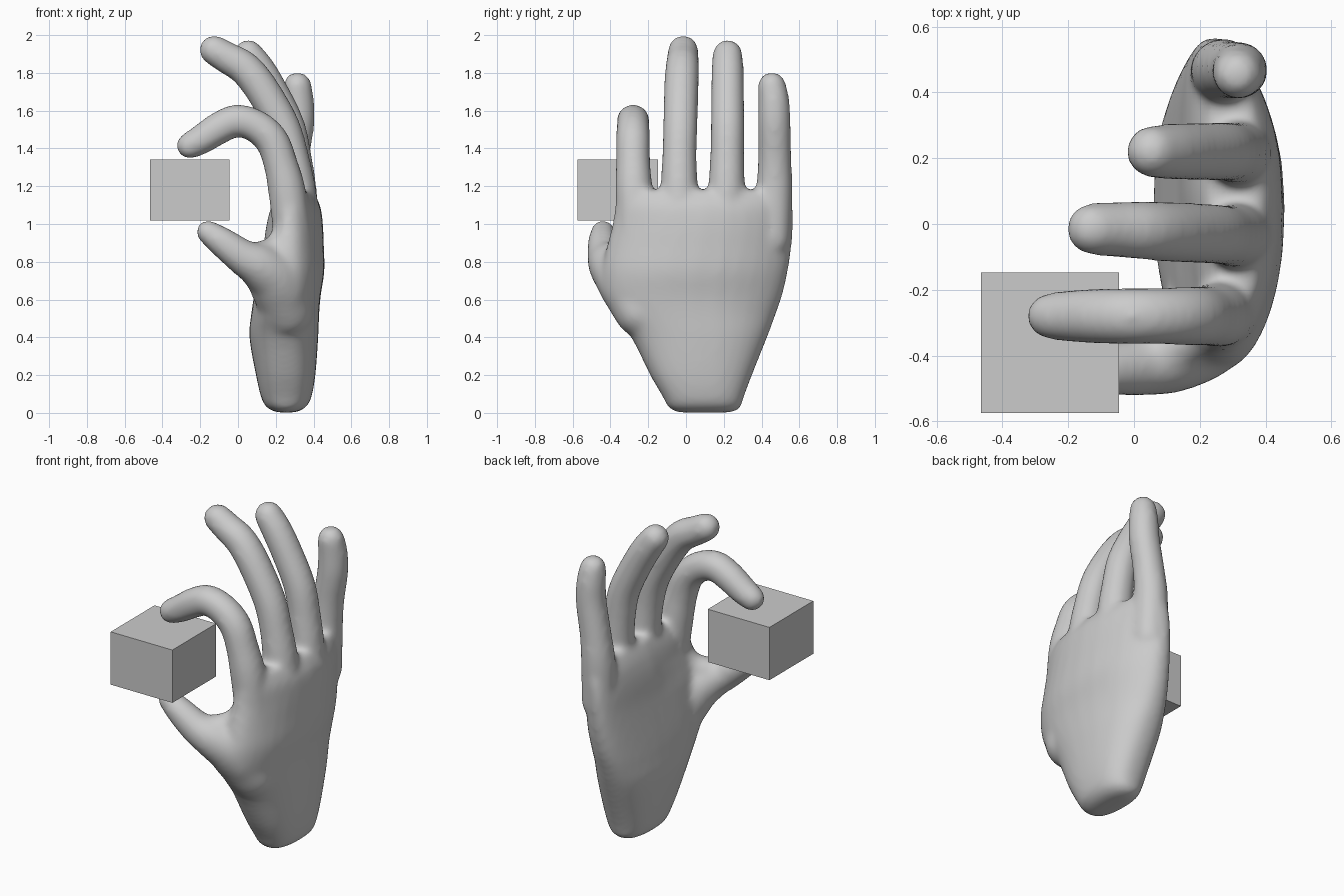
import bpy, bmesh, math
from mathutils import Vector

if "Cube" in bpy.data.objects:
    bpy.data.objects.remove(bpy.data.objects["Cube"])

grey = bpy.data.materials.new("light_grey")
grey.diffuse_color = (0.6, 0.6, 0.6, 1)
grey.use_nodes = True
grey.node_tree.nodes["Principled BSDF"].inputs["Base Color"].default_value = grey.diffuse_color

hand_bm = bmesh.new()
N = 32


def loft(rings):
    """Skin a list of point rings into a closed solid."""
    loops = [[hand_bm.verts.new(p) for p in r] for r in rings]
    faces = [hand_bm.faces.new(loops[0]), hand_bm.faces.new(loops[-1])]
    for a, b in zip(loops, loops[1:]):
        for i in range(N):
            j = (i + 1) % N
            faces.append(hand_bm.faces.new((a[i], a[j], b[j], b[i])))
    bmesh.ops.recalc_face_normals(hand_bm, faces=faces)


def spline(pts, steps=5):
    """Catmull-Rom samples through points of any dimension."""
    pts = [Vector(p) for p in pts]
    p = [2 * pts[0] - pts[1]] + pts + [2 * pts[-1] - pts[-2]]
    out = []
    for i in range(1, len(p) - 2):
        a, b, c, d = p[i - 1:i + 3]
        for s in range(steps):
            t = s / steps
            out.append(0.5 * (2 * b + (c - a) * t + (2 * a - 5 * b + 4 * c - d) * t * t
                              + (3 * b - a - 3 * c + d) * t ** 3))
    return out + [pts[-1]]


def tube(pts):
    """Round-ended limb along a path of (x, y, z, radius)."""
    s = spline(pts)
    c = [Vector(q[:3]) for q in s]
    r = [q[3] for q in s]
    rings = []

    def ring(o, t, rad):
        side = (Vector((0, 1, 0)) - t * t.y).normalized()
        up = t.cross(side)
        rings.append([o + rad * (side * math.cos(k * math.tau / N) + up * math.sin(k * math.tau / N))
                      for k in range(N)])

    angles = [math.radians(d) for d in (20, 40, 60, 80)]
    t0 = (c[1] - c[0]).normalized()
    for a in reversed(angles):
        ring(c[0] - t0 * r[0] * math.sin(a), t0, r[0] * math.cos(a))
    for i in range(len(c)):
        t = (c[min(i + 1, len(c) - 1)] - c[max(i - 1, 0)]).normalized()
        ring(c[i], t, r[i])
    t1 = (c[-1] - c[-2]).normalized()
    for a in angles:
        ring(c[-1] + t1 * r[-1] * math.sin(a), t1, r[-1] * math.cos(a))
    loft(rings)


# palm and wrist: z, palm-side x, back x, y min, y max, arch of the back, hollow of the palm
sections = [
    (.002, .20, .31, -.05, .25, 0, 0), (.03, .15, .36, -.095, .29, 0, 0),
    (.08, .123, .388, -.12, .305, 0, 0), (.2, .095, .41, -.19, .35, .01, 0),
    (.4, .06, .425, -.29, .43, .03, 0), (.52, .06, .43, -.385, .475, .05, .01),
    (.62, .07, .438, -.44, .51, .06, .015), (.75, .085, .458, -.445, .54, .08, .025),
    (.88, .105, .455, -.42, .56, .09, .03), (1.0, .122, .45, -.39, .568, .09, .03),
    (1.1, .15, .435, -.375, .565, .08, .03), (1.18, .22, .39, -.34, .53, .06, 0)]
rings = []
for z, x0, x1, y0, y1, arch, hollow in spline(sections, 3):
    ring = []
    for k in range(N):
        a = k * math.tau / N
        u = math.copysign(abs(math.cos(a)) ** .8, math.cos(a))
        v = math.copysign(abs(math.sin(a)) ** .8, math.sin(a))
        bend = arch * v * v * (.5 + .5 * u) * (1 if v > 0 else .5)
        dent = hollow * (1 - v * v) * max(-u, 0)
        # the index side is slimmer near the top of the palm
        slim = .05 * min(max((z - .85) / .15, 0), 1) * max(-v, 0) * max(-u, 0)
        ring.append(Vector(((x0 + x1) / 2 + (x1 - x0) / 2 * u - bend + dent + slim,
                            (y0 + y1) / 2 + (y1 - y0) / 2 * v, z)))
    rings.append(ring)
loft(rings)

# index finger
tube([(.29, -.265, .92, .1), (.26, -.275, 1.17, .1), (.225, -.28, 1.32, .091), (.18, -.28, 1.44, .09),
      (.10, -.28, 1.515, .088), (-.005, -.28, 1.547, .087), (-.1, -.28, 1.508, .086),
      (-.19, -.28, 1.45, .08), (-.255, -.28, 1.415, .072)])
# middle finger
tube([(.34, -.035, .92, .1), (.315, -.035, 1.17, .1), (.285, -.035, 1.35, .092), (.235, -.03, 1.52, .092),
      (.125, -.025, 1.715, .092), (.035, -.02, 1.825, .09), (-.05, -.017, 1.875, .085), (-.127, -.015, 1.921, .08)])
# ring finger
tube([(.33, .215, .92, .1), (.32, .215, 1.17, .098), (.30, .218, 1.35, .091), (.265, .22, 1.52, .09),
      (.18, .22, 1.7, .088), (.11, .22, 1.82, .086), (.055, .22, 1.897, .08)])
# little finger
tube([(.27, .455, .92, .1), (.27, .467, 1.17, .097), (.287, .47, 1.34, .089), (.318, .468, 1.53, .087),
      (.32, .465, 1.65, .083), (.315, .455, 1.73, .076)])
# thumb
tube([(.26, -.24, .54, .14), (.2, -.325, .70, .15), (.115, -.395, .775, .122),
      (.025, -.428, .825, .096), (-.085, -.44, .905, .08), (-.158, -.44, .957, .065)])
# web between thumb and index finger
tube([(.12, -.38, .83, .08), (.2, -.33, .86, .08), (.28, -.28, .95, .09)])

mesh = bpy.data.meshes.new("hand")
hand_bm.to_mesh(mesh)
hand_bm.free()
hand = bpy.data.objects.new("hand", mesh)
bpy.context.collection.objects.link(hand)

# fuse the parts into one smooth skin
rm = hand.modifiers.new("fuse", 'REMESH')
rm.mode = 'VOXEL'
rm.voxel_size = 0.016
sm = hand.modifiers.new("soften", 'SMOOTH')
sm.factor = 0.5
sm.iterations = 16
dg = bpy.context.evaluated_depsgraph_get()
skin = bpy.data.meshes.new_from_object(hand.evaluated_get(dg))
hand.modifiers.clear()
hand.data = skin
skin.materials.clear()
skin.materials.append(grey)
for p in skin.polygons:
    p.use_smooth = True
    p.material_index = 0

# pinched box
bpy.ops.mesh.primitive_cube_add(size=1, location=(-.255, -.361, 1.18))
box = bpy.context.object
box.name = "box"
box.scale = (.42, .427, .325)
box.data.materials.append(grey)
